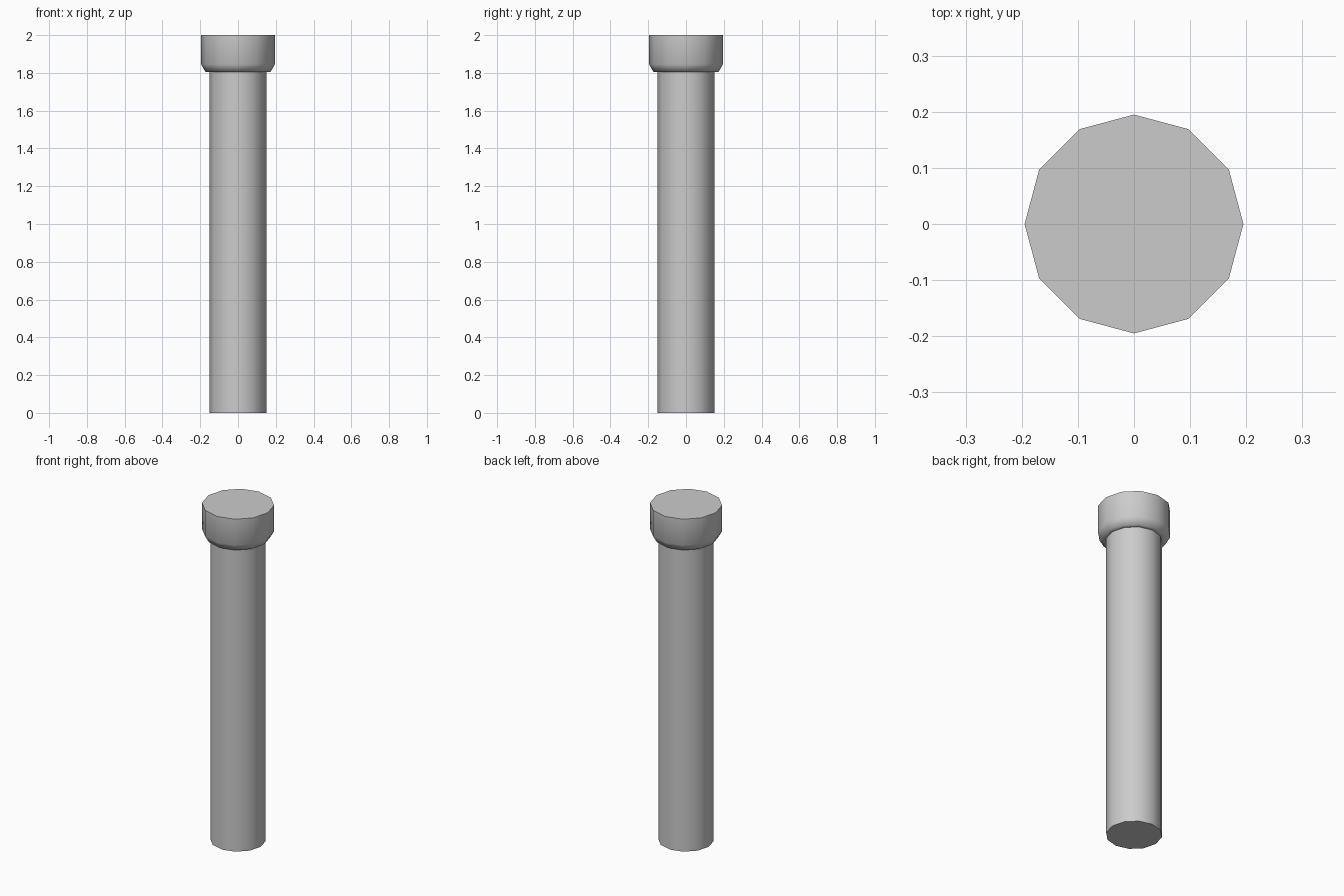
import bpy, bmesh, math

if "Cube" in bpy.data.objects:
    bpy.data.objects.remove(bpy.data.objects["Cube"])

SIDES = 12


def lathe(name, profile):
    """Turn (radius, z) points into a closed 12-sided solid."""
    bm = bmesh.new()
    rings = []
    for r, z in profile:
        rings.append([bm.verts.new((r * math.cos(math.tau * i / SIDES),
                                    r * math.sin(math.tau * i / SIDES), z))
                      for i in range(SIDES)])
    for low, high in zip(rings, rings[1:]):
        for i in range(SIDES):
            j = (i + 1) % SIDES
            bm.faces.new((low[i], low[j], high[j], high[i]))
    bm.faces.new(rings[0][::-1])
    bm.faces.new(rings[-1])
    bmesh.ops.recalc_face_normals(bm, faces=bm.faces)
    mesh = bpy.data.meshes.new(name)
    bm.to_mesh(mesh)
    bm.free()
    obj = bpy.data.objects.new(name, mesh)
    bpy.context.collection.objects.link(obj)
    bpy.ops.object.select_all(action='DESELECT')
    obj.select_set(True)
    bpy.context.view_layer.objects.active = obj
    bpy.ops.object.shade_smooth_by_angle(angle=math.radians(65))
    return obj


# Round post: straight shaft, then a wider cap with a chamfered lower edge
lathe("post", [(0.15, 0), (0.15, 1.805), (0.172, 1.805),
               (0.195, 1.845), (0.195, 2.0)])
